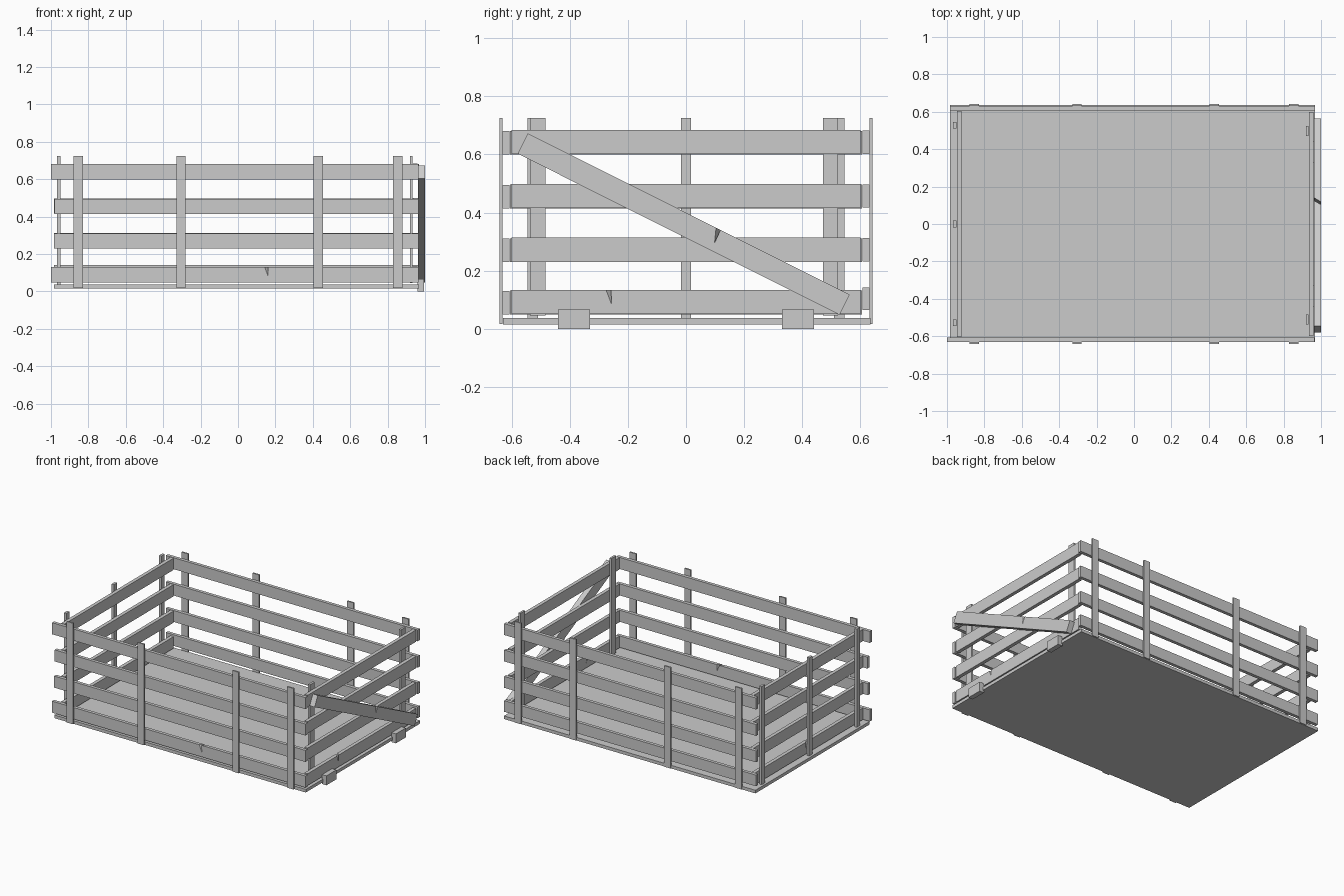
import bpy
import bmesh
import math
from mathutils import Matrix

cube = bpy.data.objects.get("Cube")
if cube:
    bpy.data.objects.remove(cube, do_unlink=True)

wood = bpy.data.materials.new("weathered grey")
wood.use_nodes = True
GREY = (0.6, 0.6, 0.6, 1)
wood.diffuse_color = GREY
wood.node_tree.nodes["Principled BSDF"].inputs["Base Color"].default_value = GREY


def board(name, center, length, height, thick, turn=0, tilt=0, notch=None):
    """Plank along local X, with an optional slanted split in its top edge."""
    l, h, t = length / 2, height / 2, thick / 2
    bm = bmesh.new()
    loops = []
    for y, shift in ((-t, 0), (t, 0.025)):
        pts = [(-l, -h), (l, -h), (l, h)]
        if notch is not None:
            n = notch + shift
            pts += [(n + 0.017, h), (n + 0.019, h - 0.05), (n, h)]
        pts.append((-l, h))
        loops.append([bm.verts.new((x, y, z)) for x, z in pts])
    front, back = loops
    bm.faces.new(front)
    bm.faces.new(back[::-1])
    for i in range(len(front)):
        j = (i + 1) % len(front)
        bm.faces.new((front[j], front[i], back[i], back[j]))
    bmesh.ops.recalc_face_normals(bm, faces=bm.faces)
    bm.transform(Matrix.Translation(center) @ Matrix.Rotation(turn, 4, 'Z')
                 @ Matrix.Rotation(tilt, 4, 'Y'))
    mesh = bpy.data.meshes.new(name)
    bm.to_mesh(mesh)
    bm.free()
    mesh.materials.append(wood)
    obj = bpy.data.objects.new(name, mesh)
    bpy.context.collection.objects.link(obj)
    return obj


def span(name, x, y, z, **kw):
    """Board filling the given x, y and z ranges, facing the front."""
    mid = [(r[0] + r[1]) / 2 for r in (x, y, z)]
    return board(name, mid, x[1] - x[0], z[1] - z[0], y[1] - y[0], **kw)


QUARTER = math.pi / 2

# Floor panel
span("floor", (-0.983, 0.967), (-0.63, 0.635), (0.015, 0.037))

# Four rows of rails on every side
rows = [0.09, 0.27, 0.455, 0.64]
left_ends = [-1.0, -0.985, -0.98, -1.0]
for i, z in enumerate(rows):
    low = i == 0
    span(f"front_rail_{i + 1}", (left_ends[i], 0.965), (-0.631, -0.608),
         (z - 0.041, z + 0.04), notch=0.16 if low else None)
    span(f"back_rail_{i + 1}", (-0.985, 0.968), (0.608, 0.631),
         (z - 0.038 + 0.012 * low, z + 0.042 + 0.01 * low))
    board(f"right_rail_{i + 1}", (0.948, 0, z + 0.002), 1.2, 0.083, 0.025,
          turn=QUARTER, notch=-0.275 if low else None)
    board(f"left_rail_{i + 1}", (-0.935, 0, z), 1.21, 0.082, 0.025,
          turn=QUARTER, notch=-0.02 if low else None)

# Posts outside the long walls
for i, x in enumerate([-0.855, -0.305, 0.43, 0.855]):
    for side, sign in (("front", -1), ("back", 1)):
        board(f"{side}_post_{i + 1}", (x, sign * 0.6365, 0.371), 0.05, 0.708, 0.011)

# Posts outside the left wall and inside the right wall
for i, y in enumerate([-0.527, 0, 0.527]):
    board(f"left_post_{i + 1}", (-0.959, y, 0.381), 0.035, 0.688, 0.018, turn=QUARTER)
for i, y in enumerate([-0.51, 0.497]):
    board(f"right_post_{i + 1}", (0.926, y, 0.385), 0.052, 0.68, 0.015, turn=QUARTER)

# Diagonal brace and hinge blocks on the right end
board("diagonal_brace", (0.981, -0.008, 0.36), 1.239, 0.078, 0.038,
      turn=QUARTER, tilt=math.atan2(0.555, 1.108), notch=0.105)
for i, y in enumerate([-0.385, 0.385]):
    board(f"hinge_block_{i + 1}", (0.976, y, 0.033), 0.11, 0.066, 0.035, turn=QUARTER)
